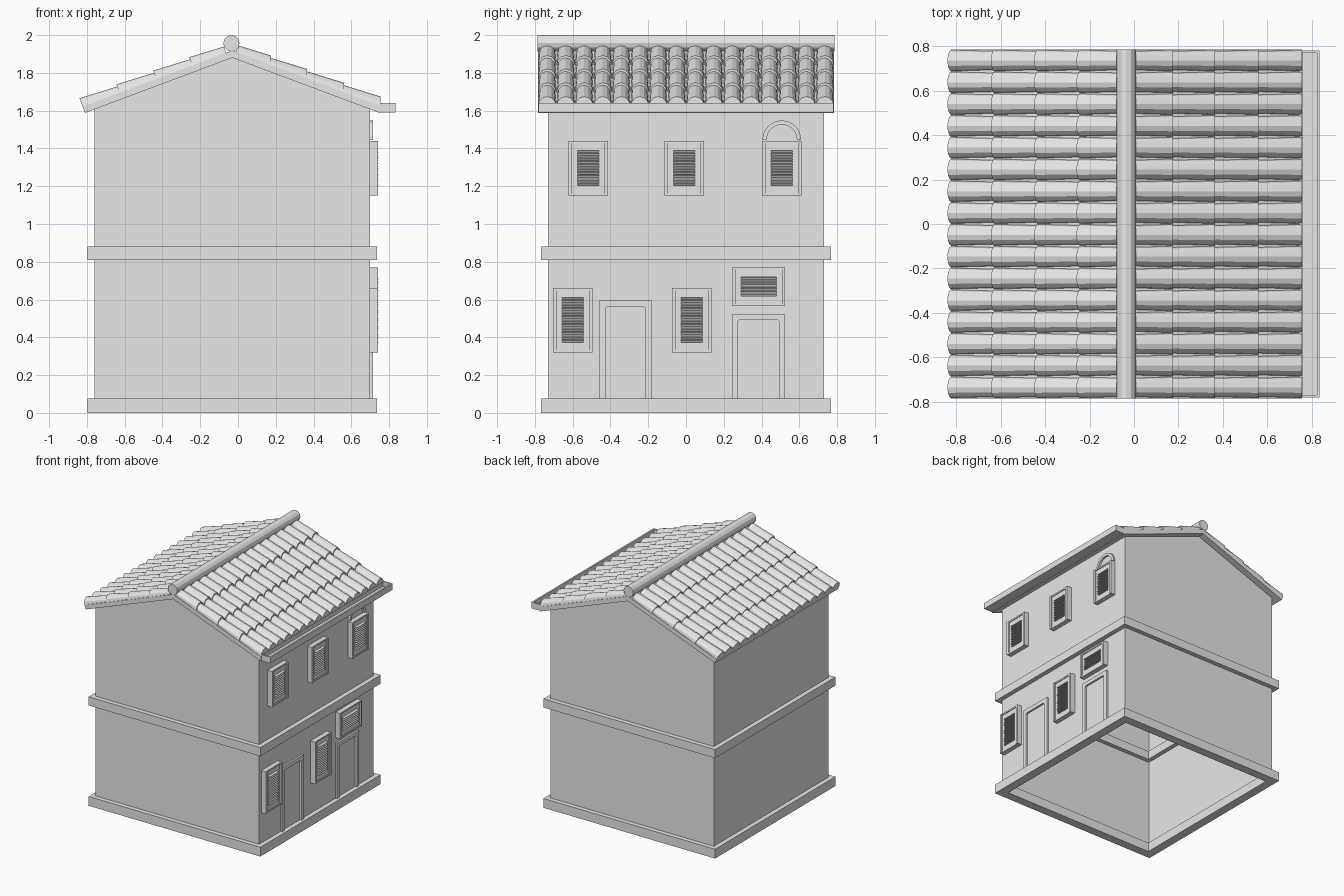
import bpy, bmesh, math

if "Cube" in bpy.data.objects:
    bpy.data.objects.remove(bpy.data.objects["Cube"])

CX, APEX, T = -0.03, 1.88, 0.374          # ridge x, underside apex height, roof slope
A = math.atan(T)
WX = 0.70                                 # x of the wall with doors and windows

grey = bpy.data.materials.new("light grey")
grey.diffuse_color = (0.8, 0.8, 0.8, 1)
grey.use_nodes = True
grey.node_tree.nodes["Principled BSDF"].inputs["Base Color"].default_value = grey.diffuse_color


def finish(name, bm, normals=True):
    if normals:
        bmesh.ops.recalc_face_normals(bm, faces=bm.faces)
    me = bpy.data.meshes.new(name)
    bm.to_mesh(me)
    bm.free()
    me.materials.append(grey)
    ob = bpy.data.objects.new(name, me)
    bpy.context.collection.objects.link(ob)
    return ob


def box(bm, x0, x1, y0, y1, z0, z1):
    v = [bm.verts.new((x, y, z)) for x in (x0, x1) for y in (y0, y1) for z in (z0, z1)]
    for f in ((0, 1, 3, 2), (4, 6, 7, 5), (0, 4, 5, 1), (2, 3, 7, 6), (0, 2, 6, 4), (1, 5, 7, 3)):
        bm.faces.new([v[i] for i in f])


def loft(bm, a, b, cap=True):
    """Join two point rings with quads, optionally capping the ends."""
    va, vb = [bm.verts.new(p) for p in a], [bm.verts.new(p) for p in b]
    n = len(va)
    for i in range(n):
        j = (i + 1) % n
        bm.faces.new((va[i], va[j], vb[j], vb[i]))
    if cap:
        bm.faces.new(va[::-1])
        bm.faces.new(vb)


def along_y(bm, prof, y0, y1):
    loft(bm, [(x, y0, z) for x, z in prof], [(x, y1, z) for x, z in prof])


# Hollow walls with gable ends, open underneath
bm = bmesh.new()
ez = APEX - T * 0.73
prof = [(-0.76, 0), (-0.76, ez), (CX, APEX), (0.70, ez), (0.70, 0)]
f = [bm.verts.new((x, -0.73, z)) for x, z in prof]
b = [bm.verts.new((x, 0.73, z)) for x, z in prof]
bm.faces.new(f[::-1])
bm.faces.new(b)
bm.faces.new((f[0], f[1], b[1], b[0]))
bm.faces.new((f[3], f[4], b[4], b[3]))
bm.normal_update()
for fc in bm.faces:
    if fc.normal.dot(fc.calc_center_median()) < 0 and abs(fc.normal.z) < 0.5:
        fc.normal_flip()
finish("walls", bm, False)

# Base and middle bands, rings straddling the wall
for name, z0, z1 in (("base_band", 0, 0.075), ("middle_band", 0.81, 0.88)):
    bm = bmesh.new()
    rings = []
    for d, z in ((0.037, z0), (0.037, z1), (-0.035, z1), (-0.035, z0)):
        x, y = 0.73 + d, 0.73 + d
        rings.append([bm.verts.new((CX + sx * x, sy * y, z))
                      for sx, sy in ((-1, -1), (1, -1), (1, 1), (-1, 1))])
    for k in range(4):
        r, q = rings[k], rings[(k + 1) % 4]
        for i in range(4):
            bm.faces.new((r[i], r[(i + 1) % 4], q[(i + 1) % 4], q[i]))
    finish(name, bm)


def roof_pt(side, d, n):
    """Point at run d from ridge and height n off the slope; left ends square to slope, right ends plumb."""
    if side < 0:
        return CX - d - n * math.sin(A), APEX - T * d + n * math.cos(A)
    return CX + d, APEX - T * d + n / math.cos(A)


# Roof slab
bm = bmesh.new()
h = 0.036
along_y(bm, [roof_pt(-1, 0.78, 0), (CX, APEX), roof_pt(1, 0.785, 0),
             roof_pt(1, 0.785, h), (CX, APEX + h / math.cos(A)), roof_pt(-1, 0.78, h)], -0.784, 0.784)
finish("roof_slab", bm)

# Rows of overlapping half-round tiles
PITCH, SEG = 0.098, 6
for side, name in ((-1, "left_roof_tiles"), (1, "right_roof_tiles")):
    bm = bmesh.new()
    ends = [0.02, 0.205, 0.395, 0.59, 0.785] if side > 0 else [0.02, 0.20, 0.39, 0.585, 0.78]
    for c in range(16):
        yc = (c - 7.5) * PITCH
        for d0, d1 in zip(ends, ends[1:]):
            def ring(d, r, top):
                pts = []
                for i in range(SEG + 1):
                    a = math.pi * i / SEG
                    x, z = roof_pt(side, d, 0.032 + (top - 0.032) * math.sin(a))
                    pts.append((x, yc + r * math.cos(a), z))
                return pts
            loft(bm, ring(d0, 0.043, 0.071), ring(d1, 0.0485, 0.083))
    finish(name, bm)

# Ridge cap
bm = bmesh.new()
along_y(bm, [(-0.035 + 0.043 * math.sin(2 * math.pi * i / 12),
              1.957 + 0.043 * math.cos(2 * math.pi * i / 12)) for i in range(12)], -0.785, 0.785)
finish("ridge_cap", bm)

# Gutter trough
bm = bmesh.new()
box(bm, 0.745, 0.835, -0.78, 0.78, 1.59, 1.602)
box(bm, 0.822, 0.835, -0.78, 0.78, 1.602, 1.64)
box(bm, 0.745, 0.757, -0.78, 0.78, 1.602, 1.635)
for s in (-1, 1):
    box(bm, 0.757, 0.822, s * 0.774 - 0.006, s * 0.774 + 0.006, 1.602, 1.64)
finish("gutter", bm)


def shutter(name, y0, y1, z0, z1):
    """Louvred window: side posts, inner panel frame and tilted slats."""
    bm = bmesh.new()
    p, m, g = 0.018, 0.047, 0.05
    for a in (y0, y1 - p):
        box(bm, WX - 0.005, 0.742, a, a + p, z0, z1)
    ly0, ly1, lz0, lz1 = y0 + m, y1 - m, z0 + g, z1 - g
    box(bm, WX - 0.005, 0.732, y0 + p, ly0, z0 + 0.012, z1 - 0.012)
    box(bm, WX - 0.005, 0.732, ly1, y1 - p, z0 + 0.012, z1 - 0.012)
    box(bm, WX - 0.005, 0.732, ly0, ly1, z0 + 0.012, lz0)
    box(bm, WX - 0.005, 0.732, ly0, ly1, lz1, z1 - 0.012)
    box(bm, WX - 0.005, 0.738, y0 + p, y1 - p, z0, z0 + 0.012)
    box(bm, WX - 0.005, 0.738, y0 + p, y1 - p, z1 - 0.012, z1)
    n = round((lz1 - lz0) / 0.0145)
    step = (lz1 - lz0) / n
    for i in range(n):
        z = lz0 + i * step
        sl = [(0.718, z + 0.009), (0.743, z + 0.001), (0.743, z + 0.005), (0.718, z + 0.013)]
        along_y(bm, sl, ly0, ly1)
    finish(name, bm)


for i, y in enumerate((-0.518, -0.01, 0.507)):
    shutter(f"upper_window_{i + 1}", y - 0.104, y + 0.104, 1.15, 1.44)
for i, y in enumerate((-0.599, 0.03)):
    shutter(f"lower_window_{i + 1}", y - 0.104, y + 0.104, 0.32, 0.66)
shutter("transom_window", 0.243, 0.525, 0.565, 0.77)

# Arch moulding over the third upper window
bm = bmesh.new()
def arc(r, x, steps=16):
    return [(x, 0.507 + r * math.cos(math.pi * i / steps), 1.446 + r * math.sin(math.pi * i / steps))
            for i in range(steps + 1)]
loft(bm, arc(0.102, WX - 0.005) + arc(0.08, WX - 0.005)[::-1], arc(0.102, 0.715) + arc(0.08, 0.715)[::-1])
finish("window_arch", bm)


def door_frame(name, y0, y1, top, w):
    """Flat surround around a doorway; the door itself lies at wall level."""
    prof = [(y0, 0.07), (y0, top), (y1, top), (y1, 0.07),
            (y1 - w, 0.07), (y1 - w, top - w - 0.008), (y1 - w - 0.008, top - w),
            (y0 + w + 0.008, top - w), (y0 + w, top - w - 0.008), (y0 + w, 0.07)]
    bm = bmesh.new()
    loft(bm, [(WX - 0.005, y, z) for y, z in prof], [(0.715, y, z) for y, z in prof])
    finish(name, bm)


door_frame("left_door_frame", -0.46, -0.18, 0.595, 0.034)
door_frame("right_door_frame", 0.243, 0.525, 0.522, 0.031)
